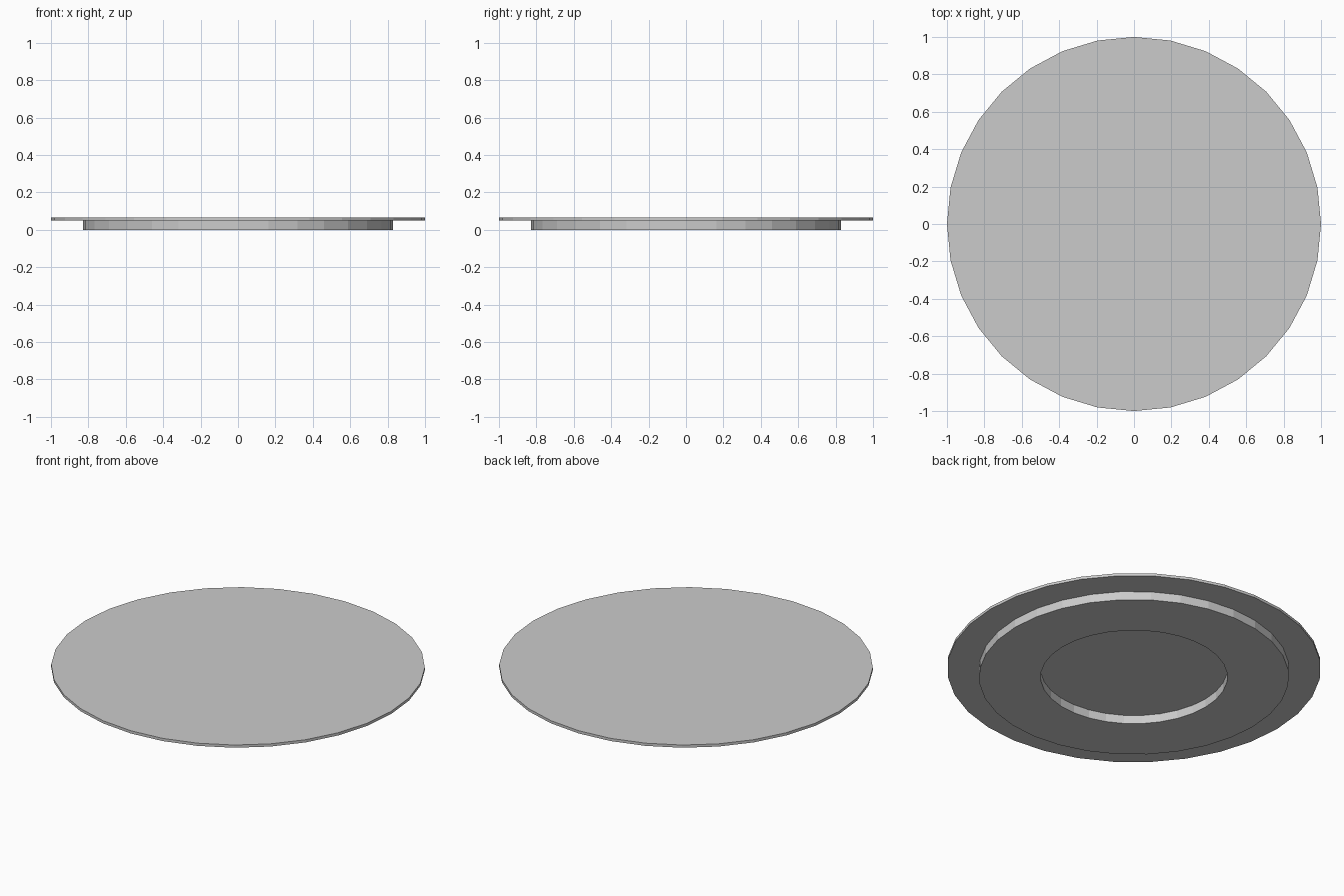
import bpy
import bmesh
from math import cos, sin, tau

SIDES = 32
PLATE_BOTTOM = 0.05
PLATE_TOP = 0.066

default = bpy.data.objects.get("Cube")
if default:
    bpy.data.objects.remove(default, do_unlink=True)

# Single flat grey
grey = bpy.data.materials.new("light_grey")
grey.use_nodes = True
grey.diffuse_color = (0.6, 0.6, 0.6, 1)
grey.node_tree.nodes["Principled BSDF"].inputs["Base Color"].default_value = (0.6, 0.6, 0.6, 1)


def lathe(name, profile, capped=False):
    """Turn a (radius, height) profile about z; capped fills both end rings."""
    bm = bmesh.new()
    rings = [[bm.verts.new((r * cos(tau * i / SIDES), r * sin(tau * i / SIDES), z))
              for i in range(SIDES)] for r, z in profile]
    for low, high in zip(rings, rings[1:]):
        for i in range(SIDES):
            j = (i + 1) % SIDES
            bm.faces.new((low[i], low[j], high[j], high[i]))
    if capped:
        bm.faces.new(rings[0][::-1])
        bm.faces.new(rings[-1])
    mesh = bpy.data.meshes.new(name)
    bm.to_mesh(mesh)
    bm.free()
    mesh.materials.append(grey)
    obj = bpy.data.objects.new(name, mesh)
    bpy.context.collection.objects.link(obj)
    return obj


# Thin round top plate
lathe("top_plate", [(1, PLATE_BOTTOM), (1, PLATE_TOP)], capped=True)

# Foot ring with an open round recess, closed above by the plate
lathe("foot_ring", [(0.5, PLATE_BOTTOM), (0.5, 0), (0.83, 0), (0.83, PLATE_BOTTOM)])
